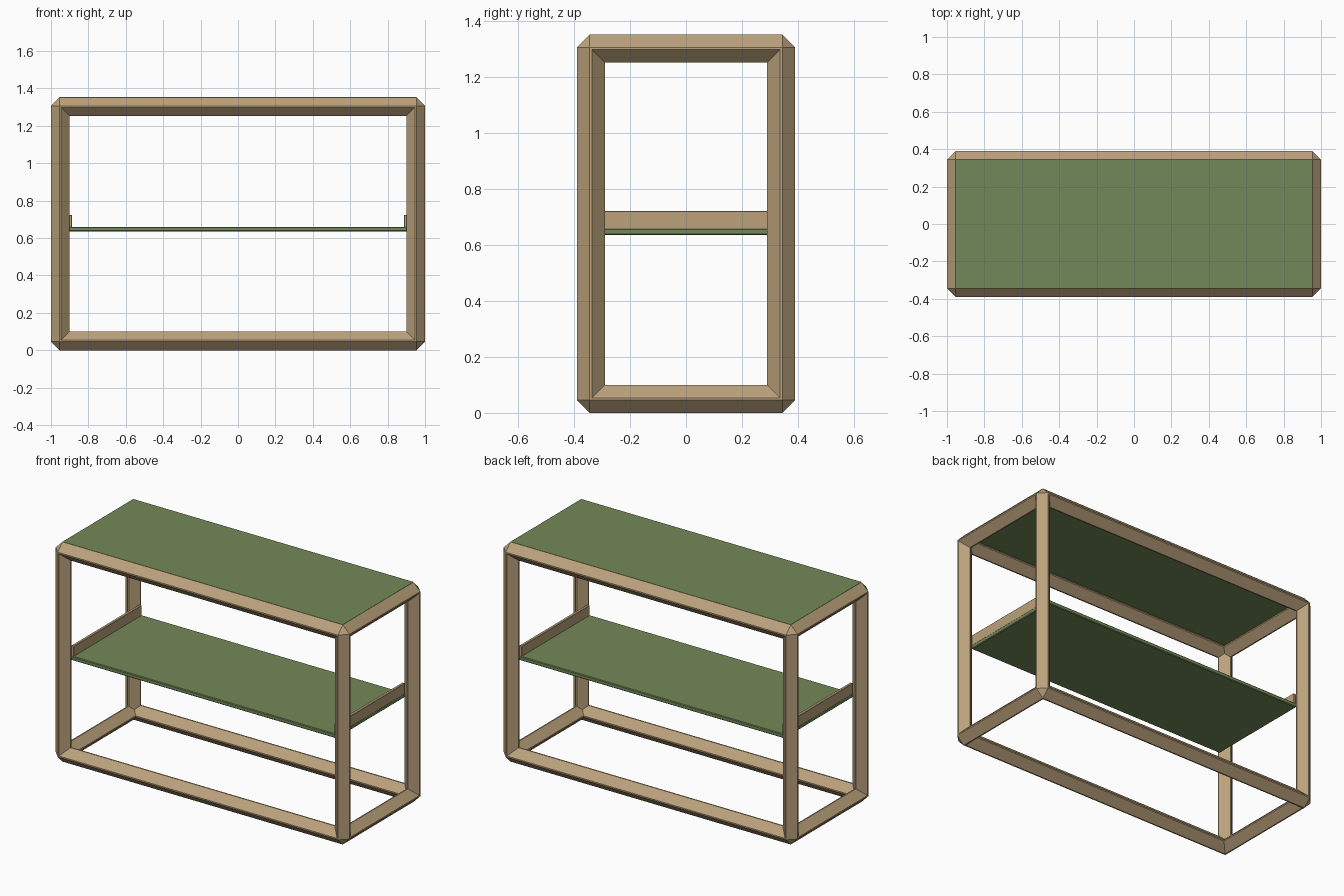
import bpy, bmesh
from itertools import product
from mathutils import Vector

if "Cube" in bpy.data.objects:
    bpy.data.objects.remove(bpy.data.objects["Cube"])


def material(name, color):
    m = bpy.data.materials.new(name)
    m.diffuse_color = (*color, 1)
    m.use_nodes = True
    m.node_tree.nodes["Principled BSDF"].inputs["Base Color"].default_value = m.diffuse_color
    return m


WOOD = material("wood", (0.50, 0.36, 0.20))
GREEN = material("green_panel", (0.17, 0.25, 0.10))
HX, HY, Z0, Z1 = 0.95, 0.34, 0.05, 1.302   # rod centre lines
R, E = 0.05, 0.004                         # rod radius, blunted ridge


def finish(bm, name, mat):
    bmesh.ops.recalc_face_normals(bm, faces=bm.faces[:])
    me = bpy.data.meshes.new(name)
    bm.to_mesh(me)
    bm.free()
    me.materials.append(mat)
    ob = bpy.data.objects.new(name, me)
    bpy.context.collection.objects.link(ob)
    return ob


# blunted octahedron points, used as the joint at each frame corner
def joint(c):
    for axis in range(3):
        for s, u, v in product((-1, 1), repeat=3):
            p = [0, 0, 0]
            p[axis] = s * R
            p[(axis + 1) % 3] = u * E
            p[(axis + 2) % 3] = v * E
            yield Vector(c) + Vector(p)


# diamond-section rod running between two corner joints
def rod(name, a, b):
    bm = bmesh.new()
    for c in (a, b):
        for p in joint(c):
            bm.verts.new(p)
    res = bmesh.ops.convex_hull(bm, input=bm.verts[:])
    junk = {g for g in res["geom_interior"] + res["geom_unused"]
            if isinstance(g, bmesh.types.BMVert)}
    bmesh.ops.delete(bm, geom=list(junk), context='VERTS')
    bmesh.ops.dissolve_limit(bm, angle_limit=0.01, verts=bm.verts[:], edges=bm.edges[:])
    finish(bm, name, WOOD)


def box(name, lo, hi, mat, bevel=0.0):
    bm = bmesh.new()
    bmesh.ops.create_cube(bm, size=1)
    lo, hi = Vector(lo), Vector(hi)
    for v in bm.verts:
        v.co = (lo + hi) / 2 + v.co * (hi - lo)
    if bevel:
        bmesh.ops.bevel(bm, geom=bm.edges[:], offset=bevel, segments=1, affect='EDGES')
    finish(bm, name, mat)


# twelve frame rods
for s, z in product((-1, 1), (Z0, Z1)):
    level = "bottom" if z == Z0 else "top"
    side = "front" if s < 0 else "back"
    end = "left" if s < 0 else "right"
    rod(f"{level}_{side}_rail", (-HX, s * HY, z), (HX, s * HY, z))
    rod(f"{level}_{end}_rail", (s * HX, -HY, z), (s * HX, HY, z))
for sx, sy in product((-1, 1), repeat=2):
    rod(f"{'front' if sy < 0 else 'back'}_{'left' if sx < 0 else 'right'}_post",
        (sx * HX, sy * HY, Z0), (sx * HX, sy * HY, Z1))

# table top and middle shelf
box("top_panel", (-0.954, -0.344, 1.328), (0.954, 0.344, 1.353), GREEN)
box("shelf", (-0.905, -0.335, 0.635), (0.905, 0.335, 0.66), GREEN, 0.004)

# shelf end brackets
for s in (-1, 1):
    a, b = sorted((s * 0.905, s * 0.887))
    box(f"{'left' if s < 0 else 'right'}_shelf_bracket",
        (a, -0.33, 0.655), (b, 0.33, 0.722), WOOD, 0.002)
